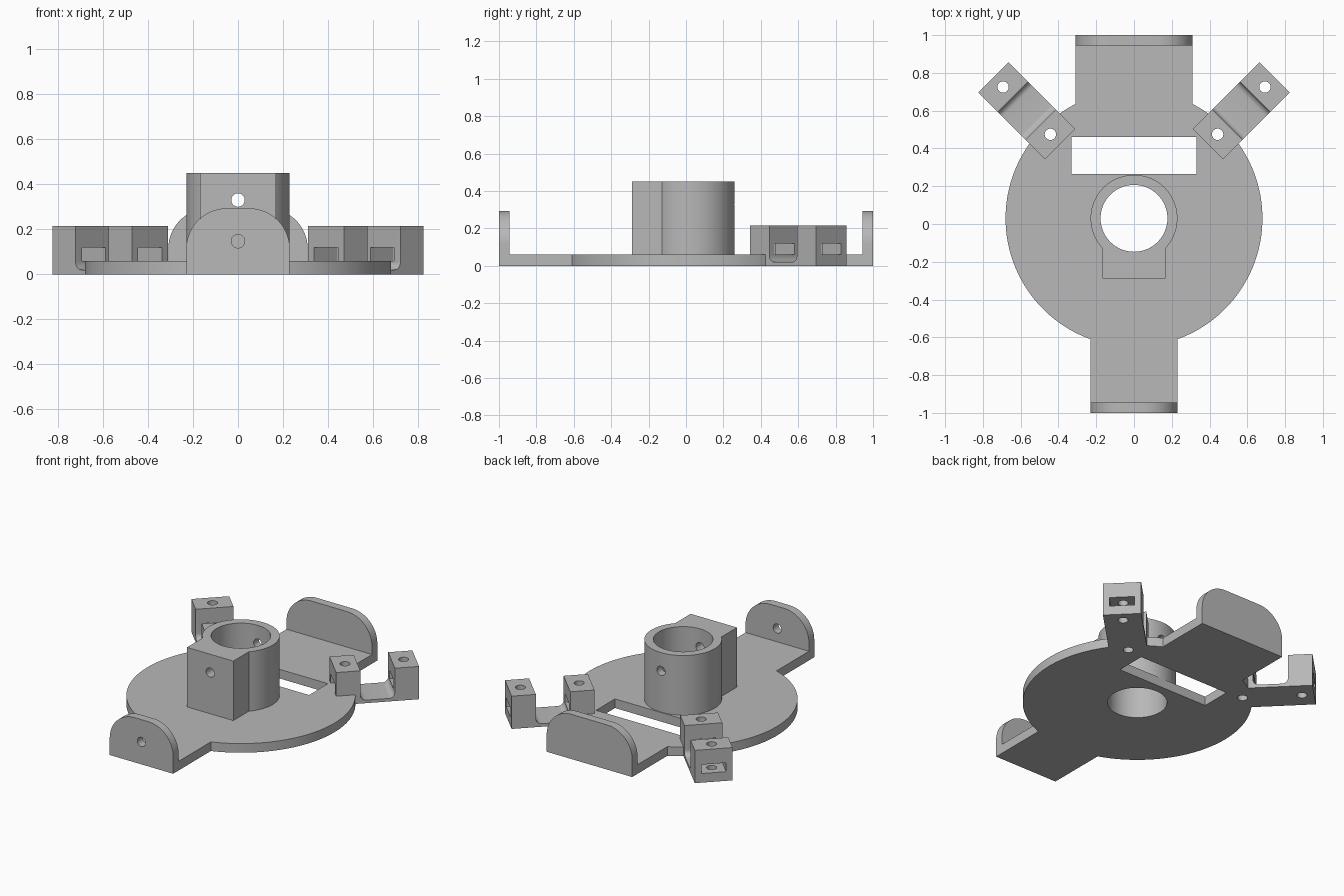
import bpy, bmesh
from math import pi, cos, sin, acos, asin, sqrt
from mathutils import Matrix

if "Cube" in bpy.data.objects:
    bpy.data.objects.remove(bpy.data.objects["Cube"])

grey = bpy.data.materials.new("plain grey")
grey.use_nodes = True
colour = (0.48, 0.48, 0.48, 1)
grey.diffuse_color = colour
grey.node_tree.nodes["Principled BSDF"].inputs["Base Color"].default_value = colour

CY, R, T = 0.03, 0.68, 0.06          # disc centre, disc radius, plate thickness
TUBE, BORE, PIN = 0.23, 0.177, 0.03  # collar, bore and pin hole radii
UPRIGHT = Matrix.Rotation(pi / 2, 4, 'X')


def arc(cx, cy, r, a0, a1, n=24):
    return [(cx + r * cos(a0 + (a1 - a0) * i / n),
             cy + r * sin(a0 + (a1 - a0) * i / n)) for i in range(n + 1)]


def prism(name, outline, low, high, matrix=Matrix()):
    """Extrude a flat outline along its local z axis."""
    bm = bmesh.new()
    face = bm.faces.new([bm.verts.new((x, y, low)) for x, y in outline])
    top = bmesh.ops.extrude_face_region(bm, geom=[face])["geom"]
    bmesh.ops.translate(bm, vec=(0, 0, high - low),
                        verts=[v for v in top if isinstance(v, bmesh.types.BMVert)])
    bmesh.ops.transform(bm, matrix=matrix, verts=bm.verts)
    bmesh.ops.recalc_face_normals(bm, faces=bm.faces)
    mesh = bpy.data.meshes.new(name)
    bm.to_mesh(mesh)
    bm.free()
    mesh.materials.append(grey)
    ob = bpy.data.objects.new(name, mesh)
    bpy.context.collection.objects.link(ob)
    return ob


def box(x0, x1, y0, y1):
    return [(x0, y0), (x1, y0), (x1, y1), (x0, y1)]


def round_cutter(x, y, r, low, high, matrix=Matrix()):
    return prism("cutter", arc(x, y, r, 0, 2 * pi, 64)[:-1], low, high, matrix)


def finish(ob, cutters):
    """Cut the openings, then shade with sharp edges kept."""
    bpy.ops.object.select_all(action='DESELECT')
    bpy.context.view_layer.objects.active = ob
    ob.select_set(True)
    for c in cutters:
        c.hide_render = True
        mod = ob.modifiers.new("cut", 'BOOLEAN')
        mod.operation, mod.solver, mod.object = 'DIFFERENCE', 'EXACT', c
        bpy.ops.object.modifier_apply(modifier=mod.name)
        bpy.data.objects.remove(c)
    bpy.ops.object.shade_smooth_by_angle(angle=pi / 6)


# Bracket placement: two mirrored arms at 45 degrees
PLACES = {"left": Matrix.Translation((0.568, 0.60, 0)) @ Matrix.Rotation(pi / 4, 4, 'Z'),
          "right": Matrix.Translation((-0.568, 0.60, 0)) @ Matrix.Rotation(3 * pi / 4, 4, 'Z')}
POST = 0.177                         # post centre along the arm


def pin_holes(matrix):
    return [round_cutter(u, 0, PIN, -0.1, 0.4, matrix) for u in (-POST, POST)]


# Base plate: disc with a wide tab behind and a narrow tab in front
FRONT, BACK = 0.23, 0.31             # tab half widths
back_a, front_a = acos(BACK / R), acos(FRONT / R)
outline = (arc(0, CY, R, -front_a, back_a, 64) + [(BACK, 1), (-BACK, 1)]
           + arc(0, CY, R, pi - back_a, pi + front_a, 64) + [(-FRONT, -1), (FRONT, -1)])
plate = prism("base_plate", outline, 0, T)
cutters = [round_cutter(0, CY, BORE, -0.1, 0.2),
           prism("cutter", box(-0.33, 0.33, 0.264, 0.46), -0.1, 0.2)]
for m in PLACES.values():
    cutters += pin_holes(m)
finish(plate, cutters)

# Rounded end walls
H, CORNER = 0.293, 0.18


def end_wall(name, half, y0, y1):
    pts = ([(-half, 0), (half, 0)]
           + arc(half - CORNER, H - CORNER, CORNER, 0, pi / 2)
           + arc(CORNER - half, H - CORNER, CORNER, pi / 2, pi))
    return prism(name, pts, -y1, -y0, UPRIGHT)


finish(end_wall("front_wall", FRONT, -1, -0.945),
       [round_cutter(0, 0.147, PIN, 0.9, 1.1, UPRIGHT)])
finish(end_wall("back_wall", BACK, 0.945, 1), [])

# Collar: tube with a square boss in front, bored and cross drilled
BOSS = 0.168
a = asin(BOSS / TUBE)
collar = prism("collar", arc(0, CY, TUBE, a - pi / 2, 1.5 * pi - a, 80)
               + [(-BOSS, -0.288), (BOSS, -0.288)], T, 0.45)
finish(collar, [round_cutter(0, CY, BORE, 0, 0.6),
                round_cutter(0, 0.33, PIN, -0.5, 0.5, UPRIGHT)])

# Brackets: thin strap with two slotted, drilled posts and small inner fillets
END, GAP, FLOOR, TOP, FILLET = 0.25, 0.104, 0.02, 0.215, 0.035
profile = ([(-END, 0), (END, 0), (END, TOP), (GAP, TOP)]
           + arc(GAP - FILLET, FLOOR + FILLET, FILLET, 0, -pi / 2, 8)
           + arc(FILLET - GAP, FLOOR + FILLET, FILLET, -pi / 2, -pi, 8)
           + [(-GAP, TOP), (-END, TOP)])
for side, m in PLACES.items():
    bracket = prism(side + "_bracket", profile, -0.114, 0.114, m @ UPRIGHT)
    slot = prism("cutter", box(-0.4, 0.4, -0.075, 0.075), T, 0.118, m)
    finish(bracket, [slot] + pin_holes(m))
